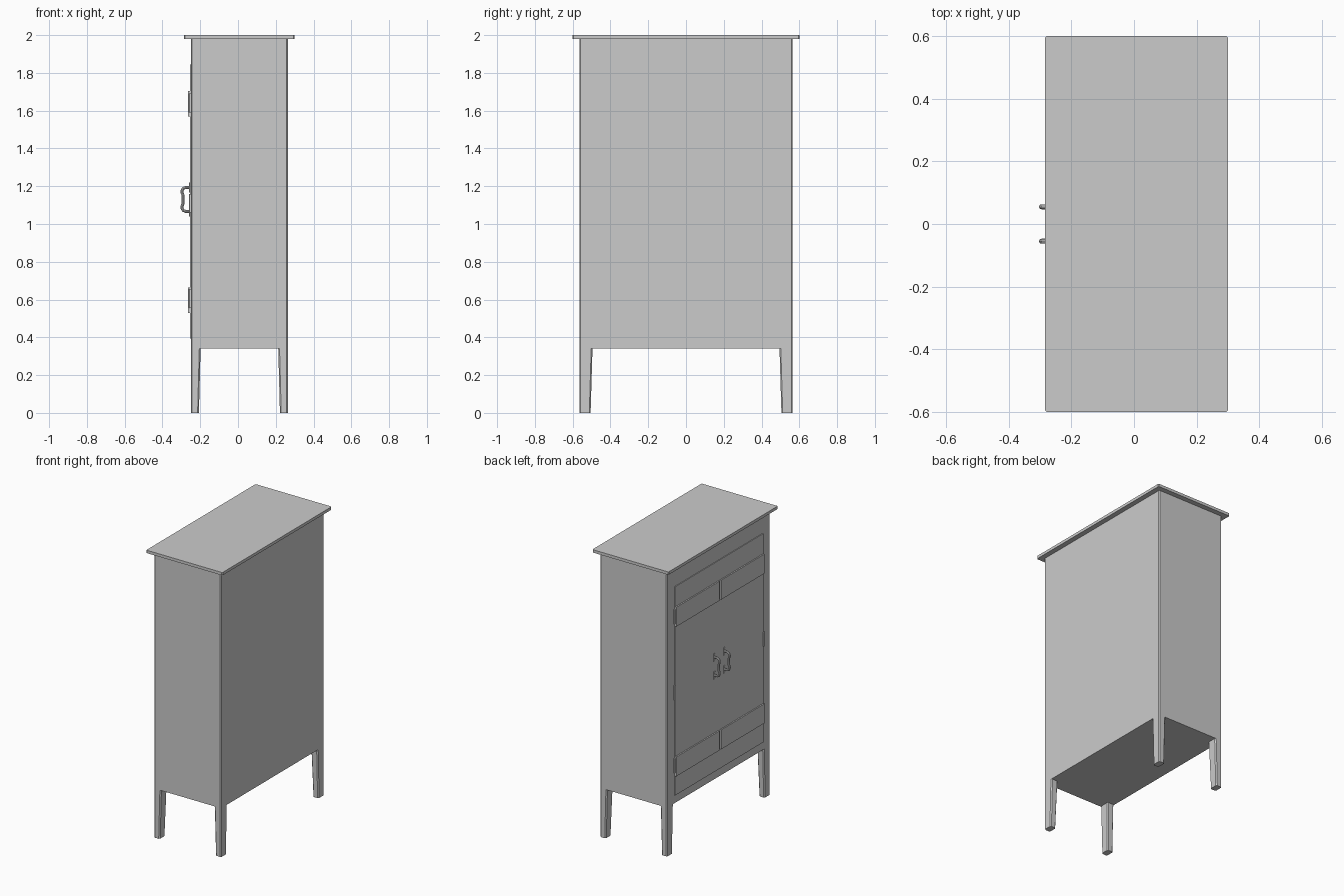
import bpy, bmesh
from mathutils import Vector

cube = bpy.data.objects.get("Cube")
if cube:
    bpy.data.objects.remove(cube, do_unlink=True)

grey = bpy.data.materials.new("light_grey")
grey.use_nodes = True
grey.diffuse_color = (0.6, 0.6, 0.6, 1)
grey.node_tree.nodes["Principled BSDF"].inputs["Base Color"].default_value = (0.6, 0.6, 0.6, 1)

# Carcass limits
BACK, FRONT, HALF = 0.265, -0.25, 0.565
FLOOR, TOP = 0.34, 1.98


def finish(name, bm):
    bmesh.ops.recalc_face_normals(bm, faces=bm.faces)
    mesh = bpy.data.meshes.new(name)
    bm.to_mesh(mesh)
    bm.free()
    mesh.materials.append(grey)
    obj = bpy.data.objects.new(name, mesh)
    bpy.context.collection.objects.link(obj)
    return obj


def box(name, x, y, z, bevel=0.0, vertical_only=True):
    """Box between coordinate pairs, optionally with chamfered edges."""
    bm = bmesh.new()
    bmesh.ops.create_cube(bm, size=1)
    for v in bm.verts:
        v.co = Vector([(a + b) / 2 + c * abs(b - a) for (a, b), c in zip((x, y, z), v.co)])
    if bevel:
        edges = [e for e in bm.edges if not vertical_only
                 or abs(e.verts[0].co.z - e.verts[1].co.z) > 1e-4]
        bmesh.ops.bevel(bm, geom=edges, offset=bevel, segments=1, affect='EDGES')
    return finish(name, bm)


def leg(name, x, y, sx, sy):
    """Square leg, straight outside and tapered on its two inner sides."""
    bm = bmesh.new()
    bmesh.ops.create_cube(bm, size=1)
    for v in bm.verts:
        up = v.co.z > 0
        dx, dy = (0.052, 0.07) if up else (0.043, 0.06)
        v.co = Vector((x if v.co.x * sx > 0 else x - sx * dx,
                       y if v.co.y * sy > 0 else y - sy * dy,
                       FLOOR if up else 0))
    edges = [e for e in bm.edges if abs(e.verts[0].co.z - e.verts[1].co.z) > 0.1]
    bmesh.ops.bevel(bm, geom=edges, offset=0.007, segments=1, affect='EDGES')
    return finish(name, bm)


# Carcass, top board and legs
box("carcass", (FRONT, BACK), (-HALF, HALF), (FLOOR, TOP), 0.007)
box("top_board", (-0.285, 0.30), (-0.6, 0.6), (TOP, 2.0), 0.005)
for sy, side in ((-1, "right"), (1, "left")):
    leg("front_leg_" + side, FRONT, sy * HALF, -1, sy)
    leg("back_leg_" + side, BACK, sy * HALF, 1, sy)


def handle(name, y):
    """Bow handle swept along a rounded path."""
    curve = bpy.data.curves.new(name, 'CURVE')
    curve.dimensions = '3D'
    curve.bevel_depth = 0.008
    curve.bevel_resolution = 2
    curve.use_fill_caps = True
    half = [(-0.252, 0.063), (-0.278, 0.063), (-0.290, 0.058), (-0.296, 0.048),
            (-0.296, 0.036), (-0.291, 0.022)]
    path = [(x, 1.13 + z) for x, z in half] + [(x, 1.13 - z) for x, z in reversed(half)]
    spline = curve.splines.new('POLY')
    spline.points.add(len(path) - 1)
    for p, (x, z) in zip(spline.points, path):
        p.co = (x, y, z, 1)
    obj = bpy.data.objects.new(name, curve)
    bpy.context.collection.objects.link(obj)
    mesh = bpy.data.meshes.new_from_object(
        obj.evaluated_get(bpy.context.evaluated_depsgraph_get()))
    bpy.data.objects.remove(obj, do_unlink=True)
    mesh.materials.clear()
    mesh.materials.append(grey)
    obj = bpy.data.objects.new(name, mesh)
    bpy.context.collection.objects.link(obj)
    bpy.ops.object.select_all(action='DESELECT')
    obj.select_set(True)
    bpy.context.view_layer.objects.active = obj
    bpy.ops.object.shade_smooth_by_angle()


# Pair of doors with raised panels, hinges and handles
for s, side in ((-1, "right"), (1, "left")):
    def span(a, b):
        return tuple(sorted((s * a, s * b)))

    box("door_" + side, (-0.255, FRONT + 0.01), span(0, 0.485), (0.395, 1.845))
    for z, level in ((0.53, "lower"), (1.57, "upper")):
        box(f"{level}_panel_{side}", (-0.264, -0.25), span(0.011, 0.484), (z, z + 0.135))
    for z, level in ((0.605, "lower"), (1.11, "middle"), (1.64, "upper")):
        box(f"{level}_hinge_{side}", (-0.259, -0.245), span(0.483, 0.493),
            (z - 0.05, z + 0.05), 0.002)
    handle("handle_" + side, s * 0.055)
    for z, level in ((1.067, "lower"), (1.193, "upper")):
        box(f"{level}_handle_plate_{side}", (-0.259, -0.25), span(0.046, 0.064),
            (z - 0.026, z + 0.026), 0.002)
